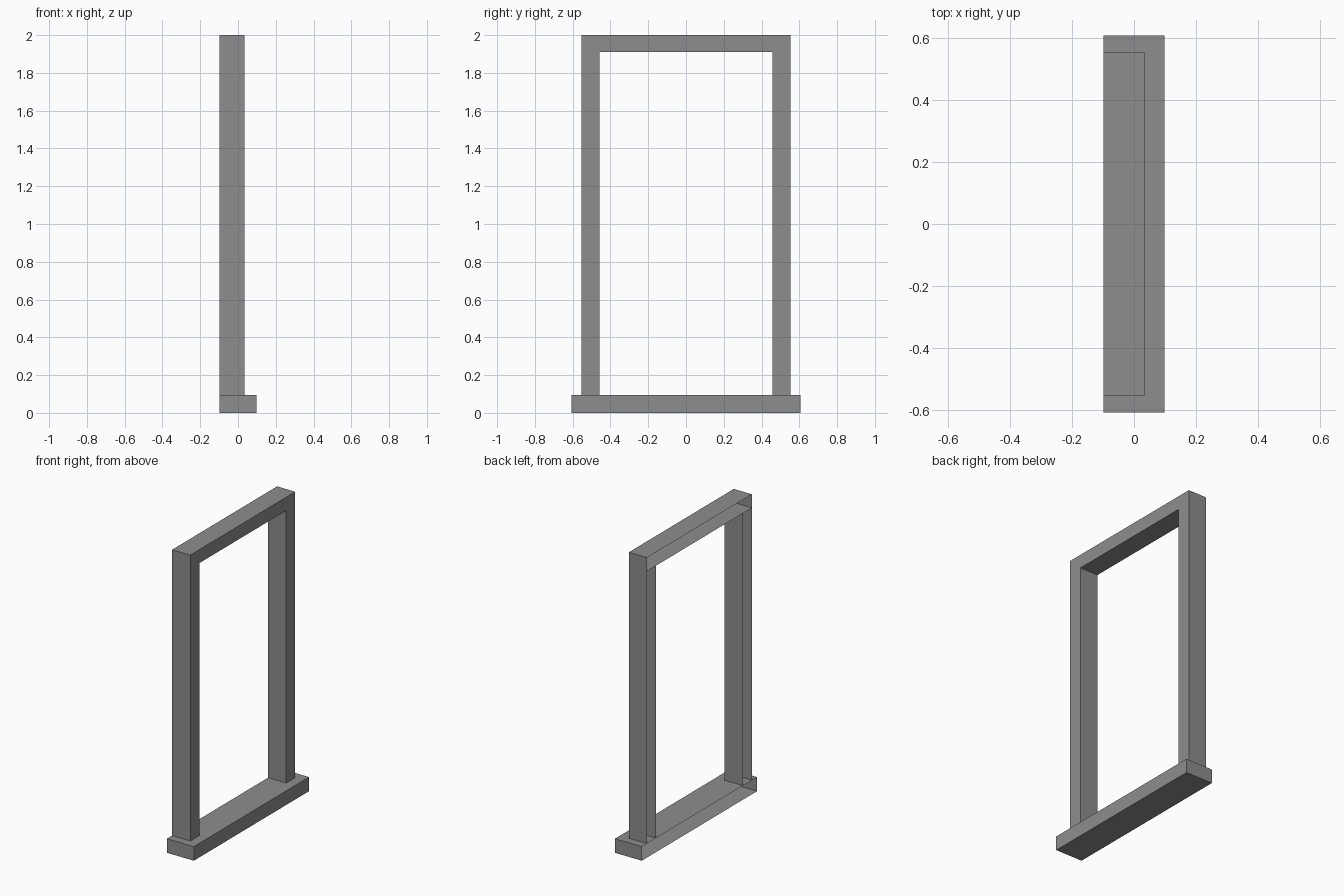
import bpy
import bmesh

cube = bpy.data.objects.get("Cube")
if cube:
    bpy.data.objects.remove(cube, do_unlink=True)

# Single grey finish
grey = bpy.data.materials.new("plain_grey")
grey.use_nodes = True
colour = (0.27, 0.27, 0.27, 1)
grey.diffuse_color = colour
grey.node_tree.nodes["Principled BSDF"].inputs["Base Color"].default_value = colour


def beam(name, low, high, capped=True):
    """Box between two corners, open on its wall side (-x) and optionally at its ends in z."""
    bm = bmesh.new()
    bmesh.ops.create_cube(bm, size=1)
    for v in bm.verts:
        v.co = [a if c < 0 else b for c, a, b in zip(v.co, low, high)]
    bm.normal_update()
    hidden = [f for f in bm.faces
              if f.normal.x < -0.5 or (not capped and abs(f.normal.z) > 0.5)]
    bmesh.ops.delete(bm, geom=hidden, context="FACES")
    mesh = bpy.data.meshes.new(name)
    bm.to_mesh(mesh)
    bm.free()
    mesh.materials.append(grey)
    obj = bpy.data.objects.new(name, mesh)
    bpy.context.collection.objects.link(obj)
    return obj


BACK, FACE, LIP = -0.099, 0.035, 0.099
OUTER, INNER, SILL_HALF = 0.553, 0.458, 0.607
SILL_TOP, HEAD_BOTTOM, TOP = 0.094, 1.91, 2.0

# Sill projecting past the frame
beam("sill", (BACK, -SILL_HALF, 0), (LIP, SILL_HALF, SILL_TOP))

# Head across the top
beam("head_rail", (BACK, -OUTER, HEAD_BOTTOM), (FACE, OUTER, TOP))

# Side posts between sill and head
beam("front_post", (BACK, -OUTER, SILL_TOP), (FACE, -INNER, HEAD_BOTTOM), False)
beam("rear_post", (BACK, INNER, SILL_TOP), (FACE, OUTER, HEAD_BOTTOM), False)
